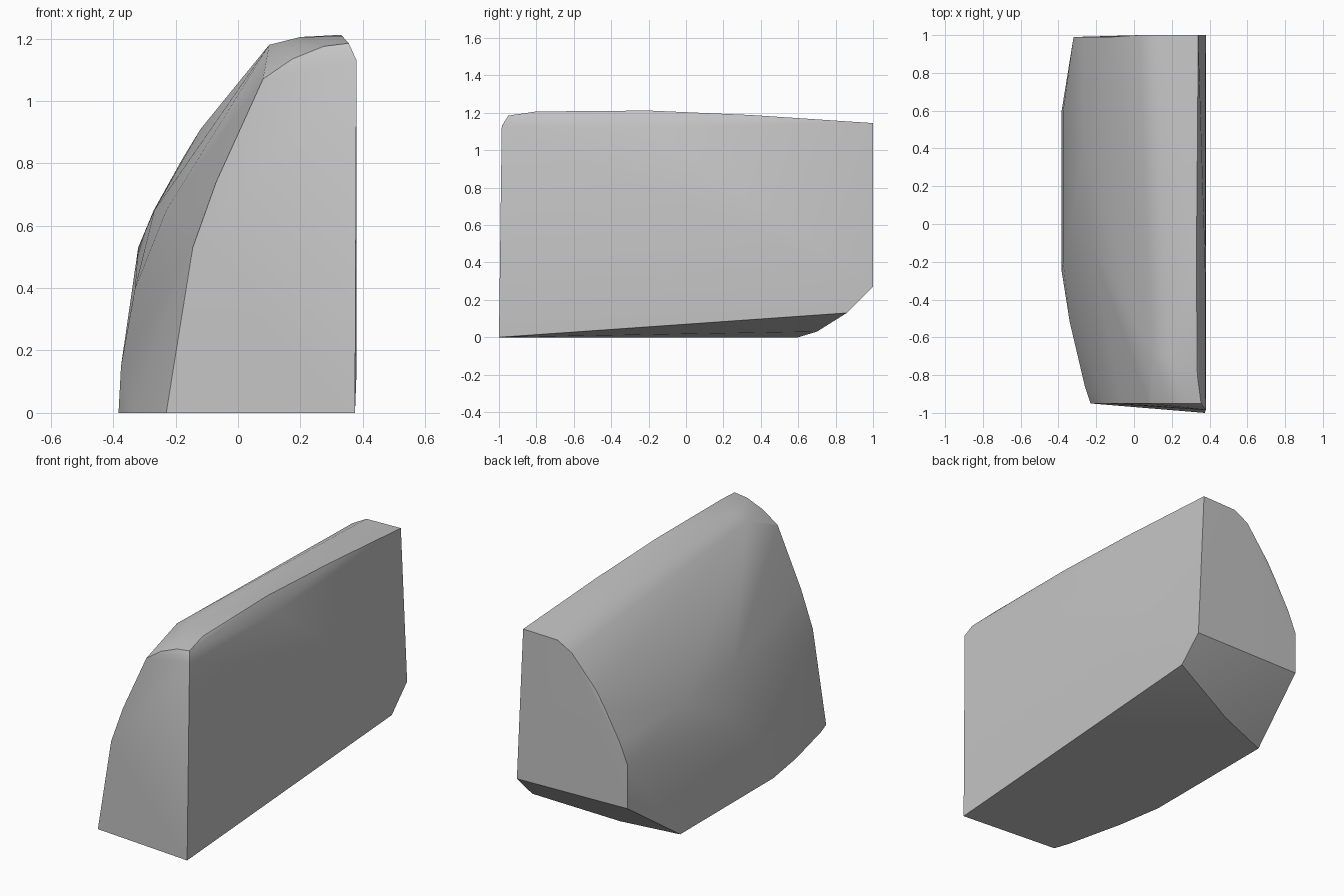
import bpy
import bmesh
import math

default_cube = bpy.data.objects.get("Cube")
if default_cube:
    bpy.data.objects.remove(default_cube, do_unlink=True)


def flat_material(name, colour):
    material = bpy.data.materials.new(name)
    material.use_nodes = True
    material.diffuse_color = colour
    material.node_tree.nodes["Principled BSDF"].inputs["Base Color"].default_value = colour
    return material


def section(y, profile):
    """Place an (x, z) profile across the block at depth y."""
    return [(x, y, z) for x, z in profile]


def rail(height, path):
    """Place an (x, y) path along the block at a fixed height."""
    return [(x, y, height) for x, y in path]


def convex_block(name, points, material):
    """Wrap a convex skin around guide points and keep hard edges crisp."""
    bm = bmesh.new()
    for point in points:
        bm.verts.new(point)
    hull = bmesh.ops.convex_hull(bm, input=bm.verts[:], use_existing_faces=False)
    unused = {g for g in hull["geom_interior"] + hull["geom_unused"]
              if isinstance(g, bmesh.types.BMVert)}
    bmesh.ops.delete(bm, geom=list(unused), context='VERTS')
    bmesh.ops.recalc_face_normals(bm, faces=bm.faces[:])
    mesh = bpy.data.meshes.new(name)
    bm.to_mesh(mesh)
    bm.free()
    mesh.materials.append(material)
    block = bpy.data.objects.new(name, mesh)
    bpy.context.collection.objects.link(block)
    bpy.ops.object.select_all(action='DESELECT')
    block.select_set(True)
    bpy.context.view_layer.objects.active = block
    bpy.ops.object.shade_smooth_by_angle(angle=math.radians(30))
    return block


# Front end: curved left edge, rounded crown, upright right edge
front_end = section(-0.95, [(-0.23, 0), (-0.145, 0.53), (-0.07, 0.74),
                            (0.07, 1.04), (0.08, 1.07), (0.175, 1.135),
                            (0.275, 1.175), (0.355, 1.185)])
front_edge = [(0.375, -1, 0), (0.38, -0.985, 1.13)]

# Back end: lower, with a steeper shoulder
back_end = section(0.99, [(-0.32, 0.28), (-0.32, 0.53), (-0.27, 0.65),
                          (-0.175, 0.82), (-0.12, 0.91)])
back_crown = section(1, [(0.03, 1.09), (0.12, 1.14), (0.34, 1.145), (0.38, 0.27)])

# Underside: bowed outer rim and a rising heel at the back
bottom_rim = rail(0, [(-0.26, -0.86), (-0.34, -0.52), (-0.383, -0.25), (-0.383, 0.6)])
heel = [(0.38, 0.86, 0.13), (-0.07, 0.7, 0.03)]

# Bulging outer side
belly = (rail(0.15, [(-0.375, -0.2), (-0.375, 0.6)])
         + rail(0.4, [(-0.33, 0), (-0.335, 0.55)])
         + rail(0.65, [(-0.23, -0.1), (-0.268, 0.4)]))

# Top ridge and the soft edge above the flat wall
ridge = [(0.1, -0.7, 1.18), (0.2, -0.7, 1.205), (0.335, -0.8, 1.207),
         (0.33, -0.2, 1.212), (0.335, 0.35, 1.188)]
wall_top = [(0.377, -0.2, 1.12)]

stone_grey = flat_material("stone grey", (0.55, 0.55, 0.55, 1))
convex_block("rounded_block",
             front_end + front_edge + back_end + back_crown + bottom_rim
             + heel + belly + ridge + wall_top, stone_grey)
